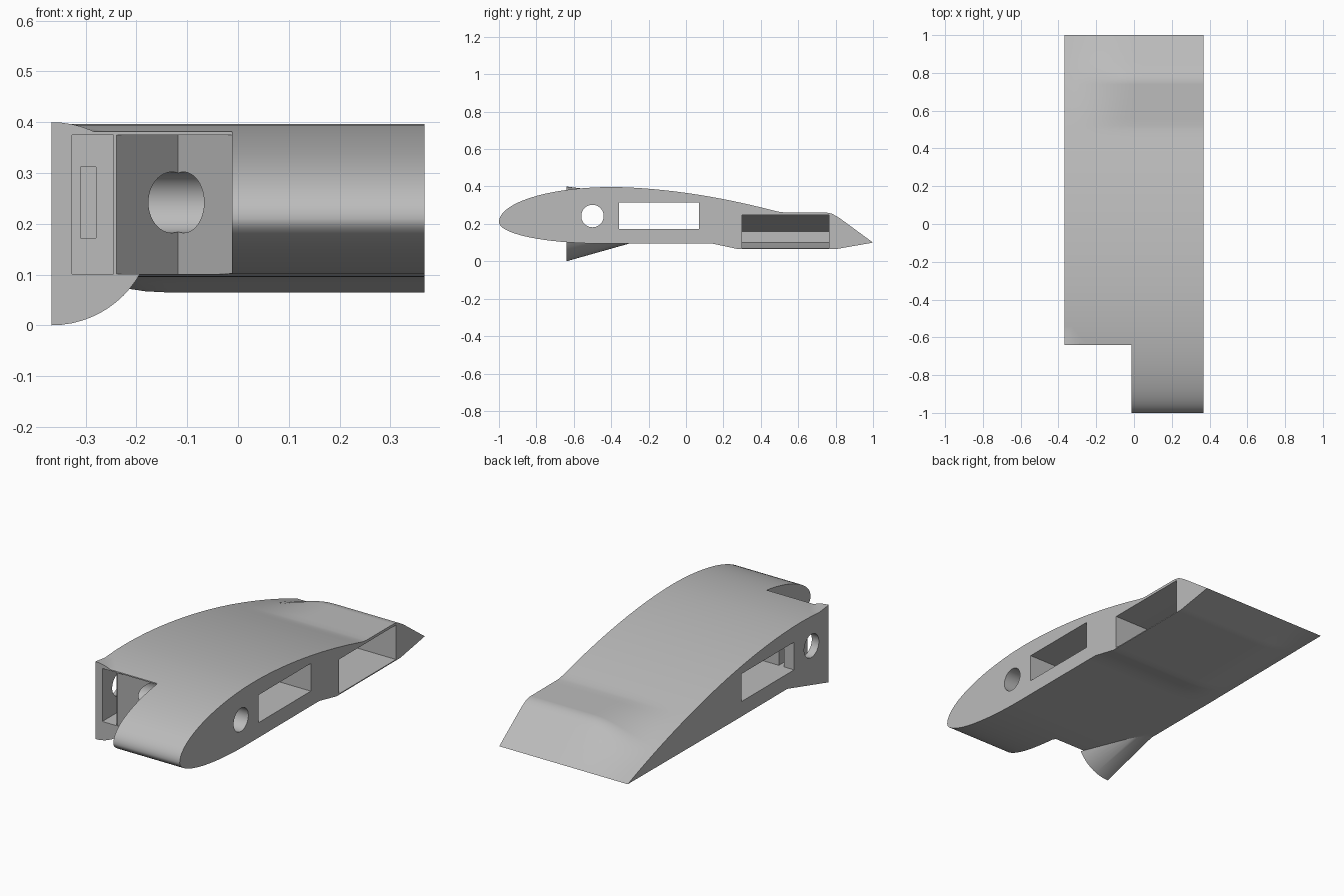
import bpy, bmesh, math
from mathutils import Matrix

cube = bpy.data.objects.get("Cube")
if cube:
    bpy.data.objects.remove(cube, do_unlink=True)

HALF = 0.367          # half of the span
POD_Y = -0.64         # front face of the recessed nose

grey = bpy.data.materials.new("light grey")
grey.use_nodes = True
colour = (0.5, 0.5, 0.5, 1)
grey.diffuse_color = colour
grey.node_tree.nodes["Principled BSDF"].inputs["Base Color"].default_value = colour


def finish(name, bm):
    bmesh.ops.recalc_face_normals(bm, faces=bm.faces[:])
    mesh = bpy.data.meshes.new(name)
    bm.to_mesh(mesh)
    bm.free()
    mesh.materials.append(grey)
    obj = bpy.data.objects.new(name, mesh)
    bpy.context.collection.objects.link(obj)
    return obj


def loft(name, rings):
    """Skin a list of closed rings and cap both ends."""
    bm = bmesh.new()
    rows = [[bm.verts.new(p) for p in ring] for ring in rings]
    for a, b in zip(rows, rows[1:]):
        for i in range(len(a)):
            j = (i + 1) % len(a)
            bm.faces.new((a[i], a[j], b[j], b[i]))
    bm.faces.new(rows[0])
    bm.faces.new(rows[-1])
    return finish(name, bm)


def prism(name, outline, z0, z1):
    return loft(name, [[(x, y, z) for x, y in outline] for z in (z0, z1)])


def box(name, x0, x1, y0, y1, z0, z1):
    return prism(name, [(x0, y0), (x1, y0), (x1, y1), (x0, y1)], z0, z1)


def combine(target, tool, operation):
    mod = target.modifiers.new(tool.name, 'BOOLEAN')
    mod.operation, mod.solver, mod.object = operation, 'EXACT', tool
    bpy.context.view_layer.objects.active = target
    bpy.ops.object.modifier_apply(modifier=mod.name)
    bpy.data.objects.remove(tool, do_unlink=True)


def polyline(y, points):
    for (y0, z0), (y1, z1) in zip(points, points[1:]):
        if y0 <= y <= y1:
            return z0 + (z1 - z0) * (y - y0) / (y1 - y0)
    return None


# Wing section: elliptical nose, flat underside, thin tail, swelling around the bay
BAY_TOP = [(0.47, 0.268), (0.52, 0.262), (0.75, 0.261), (0.78, 0.255), (0.82, 0.232), (1, 0.1)]
BAY_BOTTOM = [(0.14, 0.095), (0.28, 0.065), (0.8, 0.065), (1, 0.1)]


def upper(y, swell):
    if y < -0.4:
        return 0.21 + 0.187 * math.sqrt(max(0, 1 - ((y + 0.4) / 0.6) ** 2))
    z = 0.397 - 0.297 * ((y + 0.4) / 1.4) ** 1.8
    bay = polyline(y, BAY_TOP)
    return z if bay is None else z + max(0, bay - z) * swell


def lower(y, swell):
    if y < -0.45:
        return 0.21 - 0.115 * math.sqrt(max(0, 1 - ((y + 0.45) / 0.55) ** 2))
    z = 0.095 if y < 0.14 else 0.095 + 0.005 * (y - 0.14) / 0.86
    bay = polyline(y, BAY_BOTTOM)
    return z if bay is None else z + (bay - z) * swell


def ease(x, start):
    t = min(1, max(0, (x + HALF) / (start + HALF)))
    return t * t * (3 - 2 * t)


nose = [-0.4 - 0.6 * math.cos(math.pi / 2 * i / 20) for i in range(1, 20)]
body = [-0.4 + 0.06 * i for i in range(23)]
stations = sorted(set(nose + body + [0.14, 0.28, 0.47, 0.52, 0.75, 0.78, 0.8, 0.82]))
rings = []
for x in [-HALF + 0.037 * i for i in range(11)] + [0.05, HALF]:
    top, bottom = ease(x, 0), ease(x, -0.15)
    ring = [(x, -1, 0.21)] + [(x, y, upper(y, top)) for y in stations]
    ring += [(x, 1, 0.1)] + [(x, y, lower(y, bottom)) for y in reversed(stations)]
    rings.append(ring)
wing = loft("wing_section", rings)

# Nose cut away on one side to leave the mount face
combine(wing, box("nose_cut", -0.6, -0.012, -1.2, POD_Y, -0.2, 0.6), 'DIFFERENCE')


# Half cone fairing behind the mount
def cone_ring(y, z, r, n=32):
    return [(-HALF + r * math.sin(math.pi * i / n), y, z + r * math.cos(math.pi * i / n))
            for i in range(n + 1)]


fairing = loft("mount_fairing", [cone_ring(POD_Y, 0.2, 0.2), cone_ring(-0.25, 0.23, 0.12)])
combine(wing, fairing, 'UNION')

# Mount recesses: a V groove, a deep slot and a cable slot behind it
groove = [(-0.239, -0.8), (-0.239, POD_Y), (-0.118, -0.485), (-0.012, POD_Y), (-0.012, -0.8)]
combine(wing, prism("v_groove", groove, 0.101, 0.375), 'DIFFERENCE')
combine(wing, box("deep_slot", -0.327, -0.245, -0.8, -0.42, 0.101, 0.375), 'DIFFERENCE')
combine(wing, box("cable_slot", -0.31, -0.28, -0.45, -0.3, 0.172, 0.312), 'DIFFERENCE')

# Spar hole and rectangular tunnel through the span
bm = bmesh.new()
turn = Matrix.Translation((0, -0.5, 0.242)) @ Matrix.Rotation(math.pi / 2, 4, 'Y')
bmesh.ops.create_cone(bm, cap_ends=True, segments=48, radius1=0.06, radius2=0.06,
                      depth=1.2, matrix=turn)
combine(wing, finish("spar_hole", bm), 'DIFFERENCE')
combine(wing, box("tunnel", -0.6, 0.6, -0.358, 0.07, 0.172, 0.315), 'DIFFERENCE')


# Equipment bay open at one end, tapering with the skin
def bay_ring(x, top, bottom):
    return [(x, 0.3, bottom), (x, 0.765, bottom), (x, 0.765, top), (x, 0.3, top)]


bay = loft("equipment_bay", [bay_ring(0.5, 0.248, 0.07), bay_ring(0, 0.248, 0.07),
                             bay_ring(-0.15, 0.2, 0.075), bay_ring(-0.3, 0.16, 0.1)])
combine(wing, bay, 'DIFFERENCE')

# Smooth skin with crisp edges
bpy.ops.object.select_all(action='DESELECT')
wing.select_set(True)
bpy.context.view_layer.objects.active = wing
bpy.ops.object.shade_smooth_by_angle(angle=math.radians(25))
